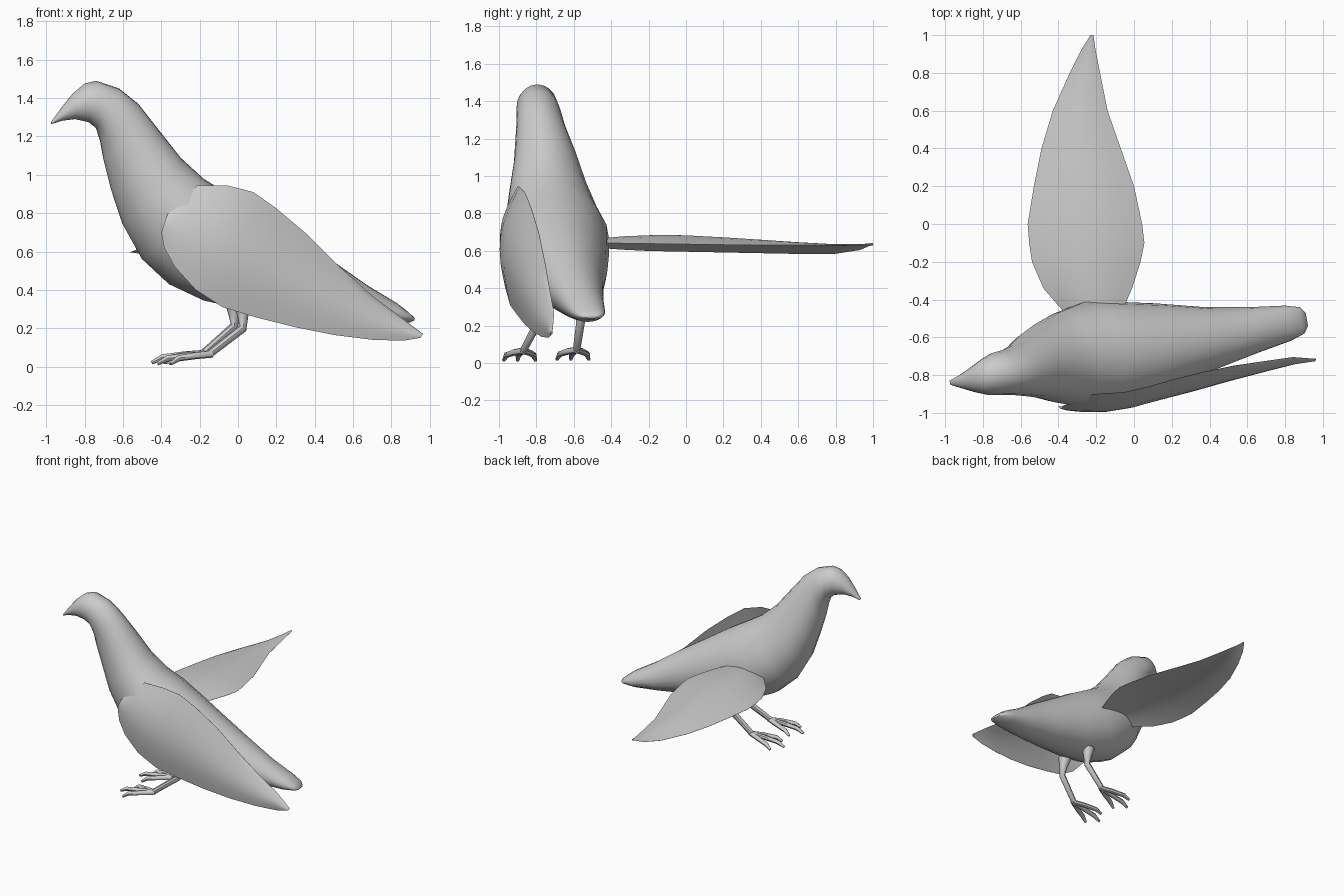
import bpy, bmesh, math
from mathutils import Vector

if "Cube" in bpy.data.objects:
    bpy.data.objects.remove(bpy.data.objects["Cube"], do_unlink=True)

GREY = (0.6, 0.6, 0.6, 1)
plumage = bpy.data.materials.new("plain grey")
plumage.use_nodes = True
plumage.diffuse_color = GREY
plumage.node_tree.nodes["Principled BSDF"].inputs["Base Color"].default_value = GREY


def finish(obj, angle):
    obj.data.materials.append(plumage)
    bpy.ops.object.select_all(action='DESELECT')
    bpy.context.view_layer.objects.active = obj
    obj.select_set(True)
    bpy.ops.object.shade_smooth_by_angle(angle=math.radians(angle))


def loft(name, rings, angle=50):
    """Skin closed rings of points and cap both ends."""
    bm = bmesh.new()
    loops = [[bm.verts.new(p) for p in ring] for ring in rings]
    n = len(loops[0])
    for a, b in zip(loops, loops[1:]):
        for i in range(n):
            j = (i + 1) % n
            bm.faces.new((a[i], a[j], b[j], b[i]))
    bm.faces.new(loops[0])
    bm.faces.new(loops[-1])
    bmesh.ops.recalc_face_normals(bm, faces=bm.faces)
    mesh = bpy.data.meshes.new(name)
    bm.to_mesh(mesh)
    bm.free()
    obj = bpy.data.objects.new(name, mesh)
    bpy.context.collection.objects.link(obj)
    finish(obj, angle)
    return obj


# Body: top x, top z, bottom x, bottom z, centre y, half width
SECTIONS = [
    (-.975, 1.275, -.97, 1.265, -.84, .012), (-.92, 1.35, -.915, 1.282, -.835, .035),
    (-.86, 1.425, -.85, 1.29, -.825, .065), (-.80, 1.475, -.78, 1.275, -.81, .095),
    (-.74, 1.49, -.735, 1.24, -.795, .11), (-.62, 1.45, -.715, 1.17, -.785, .12),
    (-.52, 1.37, -.70, 1.08, -.775, .135), (-.41, 1.23, -.66, .92, -.75, .17),
    (-.30, 1.09, -.60, .74, -.735, .21), (-.18, .98, -.50, .56, -.715, .25),
    (-.06, .905, -.36, .43, -.69, .278), (.10, .81, -.18, .345, -.67, .258),
    (.28, .69, .02, .30, -.64, .22), (.48, .56, .32, .26, -.605, .165),
    (.68, .42, .60, .23, -.56, .12), (.83, .33, .80, .22, -.525, .093),
    (.885, .285, .895, .23, -.51, .07), (.915, .257, .915, .24, -.505, .035)]


def body_ring(tx, tz, bx, bz, y, w, n=20):
    top, low = Vector((tx, y, tz)), Vector((bx, y, bz))
    mid, up = (top + low) / 2, (top - low) / 2
    side = Vector((-.18, 1, 0)) * w
    return [mid + up * math.cos(a) + side * math.sin(a)
            for a in (2 * math.pi * i / n for i in range(n))]


loft("body", [body_ring(*s) for s in SECTIONS])


# Wings: thin cambered blades between a leading and a trailing edge
def wing(name, rows, outward, thick=.012, n=8):
    rings = []
    for a, b in rows:
        a, b = Vector(a), Vector(b)
        bulge = .1 * (b - a).length
        upper, lower = [], []
        for i in range(n + 1):
            t = i / n
            s = math.sin(math.pi * t)
            p = a.lerp(b, t) + outward * bulge * s
            upper.append(p + outward * thick * (s * .5 + .05))
            lower.append(p - outward * thick * (s * .5 + .05))
        rings.append(upper + lower[::-1])
    loft(name, rings)


# Spread wing: y, leading x, trailing x, leading z, trailing z
SPREAD = [(-.50, -.34, -.08, .62, .64), (-.41, -.42, -.04, .612, .64),
          (-.34, -.48, -.01, .607, .64), (-.20, -.54, .035, .60, .638),
          (-.10, -.555, .055, .598, .636), (0, -.563, .043, .596, .635),
          (.20, -.53, 0, .592, .632), (.40, -.49, -.07, .588, .63),
          (.60, -.43, -.14, .584, .63), (.80, -.34, -.18, .585, .63),
          (.93, -.275, -.205, .605, .632), (1.0, -.23, -.215, .635, .635)]
wing("left_spread_wing", [((xl, y, zl), (xt, y, zt)) for y, xl, xt, zl, zt in SPREAD],
     Vector((0, 0, 1)))

# Folded wing: lower edge point, upper edge point
FOLDED = [((-.40, -.965, .70), (-.37, -.96, .79)), ((-.385, -.97, .62), (-.30, -.935, .87)),
          ((-.33, -.975, .52), (-.21, -.90, .945)), ((-.22, -.965, .40), (-.05, -.89, .943)),
          ((-.08, -.94, .31), (.08, -.86, .91)), ((.10, -.90, .255), (.20, -.825, .825)),
          ((.30, -.86, .205), (.36, -.785, .69)), ((.50, -.815, .165), (.53, -.75, .52)),
          ((.70, -.77, .14), (.70, -.725, .37)), ((.86, -.735, .135), (.84, -.705, .265)),
          ((.95, -.72, .15), (.965, -.715, .17))]
wing("right_folded_wing", FOLDED, Vector((0, -1, 0)))


# Legs and toes: tapered tubes along short paths
def tube(name, path, radii, sides=8):
    pts = [Vector(p) for p in path]
    rings = []
    for i, p in enumerate(pts):
        d = (pts[min(i + 1, len(pts) - 1)] - pts[max(i - 1, 0)]).normalized()
        u = d.cross(Vector((0, 1, 0))).normalized()
        v = d.cross(u)
        rings.append([p + radii[i] * (u * math.cos(a) + v * math.sin(a))
                      for a in (2 * math.pi * k / sides for k in range(sides))])
    loft(name, rings, 45)


LEGS = {"right": [(.02, -.775, .34), (.025, -.785, .27), (.025, -.80, .20), (-.15, -.87, .065)],
        "left": [(-.02, -.555, .34), (-.02, -.56, .27), (-.02, -.565, .21), (-.18, -.585, .07)]}
for side, path in LEGS.items():
    tube(side + "_leg", path, [.05, .03, .023, .02])
    ankle = Vector(path[-1])
    for toe, dx, dy in (("outer", -.20, -.105), ("middle", -.27, -.03), ("inner", -.21, .065)):
        steps = [(-.015, 0, .004), (dx * .35, dy * .45, -.008),
                 (dx * .8, dy * .85, -.022), (dx, dy, -.05)]
        steps[0] = (.015, 0, 0)
        tube(f"{side}_{toe}_toe", [ankle + Vector(s) for s in steps],
             [.018, .018, .016, .009])
